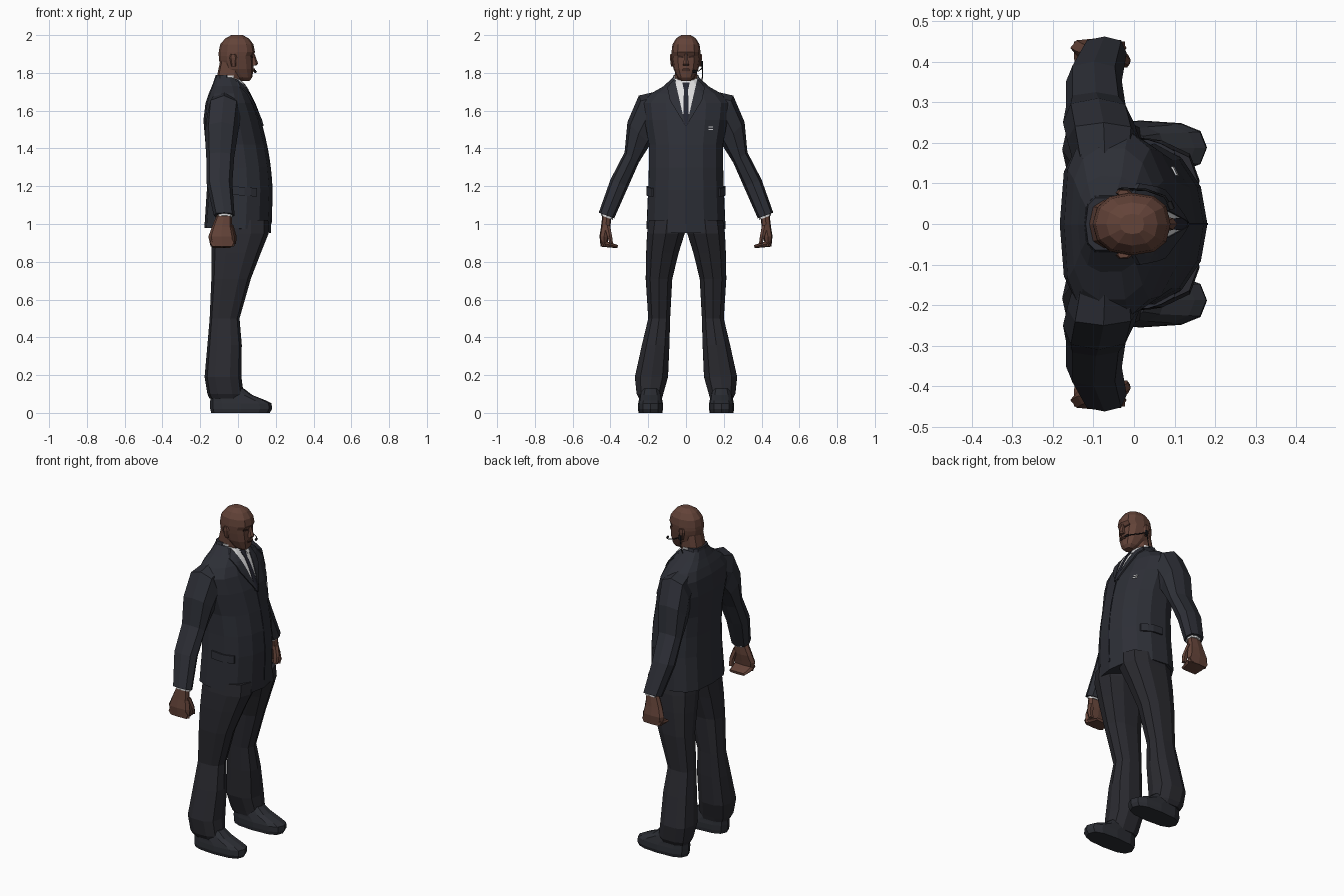
import bpy, bmesh, math
from mathutils import Vector
from mathutils.bvhtree import BVHTree


def material(name, r, g, b):
    m = bpy.data.materials.new(name)
    m.diffuse_color = (r, g, b, 1)
    return m


JACKET = material("charcoal jacket", .026, .028, .037)
TROUSER = material("dark trousers", .023, .023, .029)
SKIN = material("brown skin", .125, .056, .04)
DARKSKIN = material("dark brown features", .03, .014, .011)
SHIRT = material("white shirt", .72, .72, .73)
TIE = material("navy tie", .018, .019, .03)
SHOE = material("black shoe", .025, .027, .034)
GEAR = material("headset black", .012, .012, .014)


def finish(name, bm, mat):
    bmesh.ops.recalc_face_normals(bm, faces=bm.faces)
    me = bpy.data.meshes.new(name)
    bm.to_mesh(me)
    me.materials.append(mat)
    ob = bpy.data.objects.new(name, me)
    bpy.context.collection.objects.link(ob)
    return ob, bm


def loft(name, rings, mat, n=8, ef=2.4, eb=2.8, s=1, tweak=None):
    """Rings are (x back, x front, y0, z0, y1, z1): superellipses spanning two side points."""
    bm = bmesh.new()
    loops = []
    for xb, xf, y0, z0, y1, z1 in rings:
        loop = []
        for i in range(n):
            a = 2 * math.pi * i / n
            c, d = math.cos(a), math.sin(a)
            e = 2 / (ef if c > 0 else eb)
            u = math.copysign(abs(c) ** e, c) if abs(c) > 1e-6 else 0
            v = math.copysign(abs(d) ** e, d) if abs(d) > 1e-6 else 0
            t = (v + 1) / 2
            loop.append(bm.verts.new(((xb + xf) / 2 + u * (xf - xb) / 2,
                                      s * (y0 + (y1 - y0) * t), z0 + (z1 - z0) * t)))
        loops.append(loop)
    for a, b in zip(loops, loops[1:]):
        for i in range(n):
            j = (i + 1) % n
            bm.faces.new((a[i], a[j], b[j], b[i]))
    bm.faces.new(loops[0])
    bm.faces.new(loops[-1])
    if tweak:
        for v in bm.verts:
            tweak(v.co)
    return finish(name, bm, mat)


def sym(rows):
    """Rows (z, x back, x front, half width) to centred level rings."""
    return [(b, f, -w, z, w, z) for z, b, f, w in rows]


def patch(name, corners, mat, tree, off=.005, axis="x", s=1, n=8):
    """Thin plate projected on a surface; corners are (y, z), or (x, z) on the side."""
    bm = bmesh.new()
    d = Vector((1, 0, 0)) if axis == "x" else Vector((0, s, 0))
    grid = []
    p = [Vector(c) for c in corners]
    for i in range(n + 1):
        row = []
        for j in range(n + 1):
            u, v = i / n, j / n
            q = p[0].lerp(p[1], u).lerp(p[3].lerp(p[2], u), v)
            o = Vector((1, q.x, q.y)) if axis == "x" else Vector((q.x, s, q.y))
            hit = tree.ray_cast(o, -d)[0]
            row.append(bm.verts.new(hit + d * off) if hit else None)
        grid.append(row)
    for i in range(n):
        for j in range(n):
            q = (grid[i][j], grid[i + 1][j], grid[i + 1][j + 1], grid[i][j + 1])
            if all(q):
                bm.faces.new(q)
    r = bmesh.ops.extrude_face_region(bm, geom=bm.faces[:])
    bmesh.ops.translate(bm, vec=-d * (off + .002),
                        verts=[g for g in r["geom"] if isinstance(g, bmesh.types.BMVert)])
    finish(name, bm, mat)


def wire(name, pts, radius, mat):
    cu = bpy.data.curves.new(name, "CURVE")
    cu.dimensions = "3D"
    cu.bevel_depth = radius
    cu.bevel_resolution = 0
    cu.use_fill_caps = True
    sp = cu.splines.new("POLY")
    sp.points.add(len(pts) - 1)
    for q, c in zip(sp.points, pts):
        q.co = (*c, 1)
    cu.materials.append(mat)
    bpy.context.collection.objects.link(bpy.data.objects.new(name, cu))


# Jacket body, hem dipping at the front
def hem(co):
    if co.z < 1:
        co.z -= .16 * max(co.x, 0)


_, bm = loft("jacket", sym([
    (.98, -.178, .174, .213), (1.18, -.165, .181, .204), (1.3, -.165, .172, .2),
    (1.42, -.172, .152, .2), (1.55, -.183, .12, .225), (1.64, -.172, .085, .235),
    (1.69, -.155, .06, .19), (1.73, -.138, .035, .12), (1.775, -.122, .0, .072)]),
    JACKET, n=14, ef=2.1, eb=3, tweak=hem)
body = BVHTree.FromBMesh(bm)

# Shirt front, tie and pocket square
patch("shirt_front", [(-.066, 1.77), (.066, 1.77), (.006, 1.53), (-.006, 1.53)], SHIRT, body, .004)
patch("tie_knot", [(-.02, 1.75), (.02, 1.75), (.011, 1.71), (-.011, 1.71)], TIE, body, .009)
patch("tie", [(-.011, 1.715), (.011, 1.715), (.016, 1.53), (-.016, 1.53)], TIE, body, .007)
for k in (1.498, 1.511):
    patch("pocket_square", [(.12, k), (.142, k), (.142, k + .006), (.12, k + .006)], SHIRT, body, .005, n=2)
patch("jacket_opening", [(-.003, 1.53), (.003, 1.53), (.003, 1.0), (-.003, 1.0)], TIE, body, .003)

for s in (1, -1):
    # Lapels, shirt collar points and pocket flaps
    patch("lapel", [(s * .06, 1.768), (s * .1, 1.725), (s * .085, 1.655), (s * .003, 1.52)], JACKET, body, .009)
    patch("shirt_collar", [(s * .012, 1.755), (s * .058, 1.77), (s * .05, 1.72), (s * .03, 1.715)], SHIRT, body, .008)
    patch("pocket_flap", [(-.03, 1.2), (.1, 1.19), (.1, 1.145), (-.03, 1.155)], JACKET, body, .009, "y", s, 4)

    # Sleeve
    loft("sleeve", [
        (-.14, -.0, .12, 1.71, .12, 1.5), (-.165, .015, .25, 1.68, .165, 1.45),
        (-.175, -.0, .31, 1.54, .19, 1.42), (-.168, -.02, .325, 1.38, .25, 1.325),
        (-.167, -.03, .4, 1.235, .305, 1.2), (-.128, -.018, .462, 1.06, .38, 1.03)],
        JACKET, s=s)
    loft("shirt_cuff", [(-.11, -.03, .45, 1.075, .39, 1.06), (-.11, -.03, .45, 1.045, .387, 1.022)], SHIRT, s=s)

    # Hand with curled fingers and thumb
    loft("palm", [
        (-.105, -.035, .44, 1.07, .395, 1.06), (-.14, -.03, .45, .985, .4, .975),
        (-.157, -.018, .458, .935, .41, .93), (-.145, -.02, .452, .88, .42, .88)], SKIN, s=s, ef=3)
    loft("fingers", [(-.148, -.022, .45, .925, .45, .88), (-.148, -.025, .41, .905, .41, .876),
                     (-.14, -.035, .36, .888, .363, .872)], SKIN, s=s, n=8, ef=4, eb=4)
    loft("thumb", [(-.06, -.025, .435, 1.0, .4, .99), (-.042, -.008, .42, .94, .39, .935),
                   (-.04, -.01, .405, .895, .385, .895)], SKIN, s=s, n=6)

    # Trouser leg
    loft("trouser_leg", [(b, f, i, z, o, z) for z, b, f, o, i in [
        (1.02, -.13, .16, .2, .0), (.95, -.137, .162, .21, .003), (.85, -.14, .122, .214, .035),
        (.71, -.141, .068, .216, .07), (.5, -.15, .008, .202, .082), (.36, -.162, .02, .236, .085),
        (.19, -.177, .018, .274, .092), (.1, -.162, .03, .264, .118), (.075, -.15, .03, .25, .125)]],
        TROUSER, s=s, n=10)

    # Shoe
    loft("shoe", [(b, f, i, z, o, z) for z, b, f, o, i in [
        (0, -.142, .168, .25, .125), (.02, -.147, .18, .255, .122), (.05, -.148, .178, .253, .122),
        (.065, -.147, .15, .25, .125), (.095, -.145, .075, .245, .13), (.13, -.135, .03, .235, .14)]],
        SHOE, s=s, n=12, ef=2.8)

    # Ear
    loft("ear", [(-.035, -.012, .068, 1.835, .08, 1.835), (-.045, -.005, .068, 1.88, .086, 1.88),
                 (-.04, -.012, .068, 1.9, .084, 1.9)], SKIN, s=s, n=6)

# Neck and shirt collar band
loft("neck", sym([(1.72, -.112, .01, .06), (1.78, -.112, .02, .062), (1.86, -.095, .03, .06)]), SKIN, n=10)
loft("collar_band", sym([(1.74, -.118, .012, .066), (1.785, -.116, .012, .066)]), SHIRT, n=10)
loft("jacket_collar", sym([(1.73, -.13, -.02, .085), (1.79, -.119, -.035, .067)]), JACKET, n=10)

# Head
_, bm = loft("head", sym([
    (1.757, .015, .06, .025), (1.775, -.03, .075, .045), (1.82, -.085, .082, .066),
    (1.865, -.1, .08, .074), (1.89, -.102, .078, .077), (1.91, -.102, .09, .077),
    (1.95, -.095, .082, .072), (1.982, -.068, .058, .053), (2.0, -.035, .025, .025)]),
    SKIN, n=12, ef=2.5, eb=2.2)
face = BVHTree.FromBMesh(bm)
loft("nose", sym([(1.838, .06, .096, .018), (1.848, .06, .107, .016), (1.9, .06, .088, .008)]), SKIN, n=6)
loft("lips", sym([(1.808, .06, .087, .022), (1.822, .06, .091, .024)]), SKIN, n=6)
patch("mouth", [(-.022, 1.817), (.022, 1.817), (.022, 1.813), (-.022, 1.813)], DARKSKIN, face, .009, n=4)
for s in (1, -1):
    patch("eye", [(s * .014, 1.889), (s * .046, 1.893), (s * .046, 1.883), (s * .014, 1.879)],
          DARKSKIN, face, .003, n=4)

# Headset: earpiece, boom, microphone and cord
loft("earpiece", [(-.03, -.008, .078, 1.862, .09, 1.862), (-.03, -.008, .078, 1.835, .09, 1.835)], GEAR, n=6)
wire("mic_boom", [(-.02, .086, 1.85), (.03, .084, 1.825), (.075, .068, 1.81), (.09, .045, 1.808)], .003, GEAR)
wire("microphone", [(.086, .055, 1.808), (.094, .036, 1.807)], .007, GEAR)
wire("headset_cord", [(-.02, .086, 1.84), (-.03, .087, 1.78), (-.05, .08, 1.73)], .003, GEAR)
